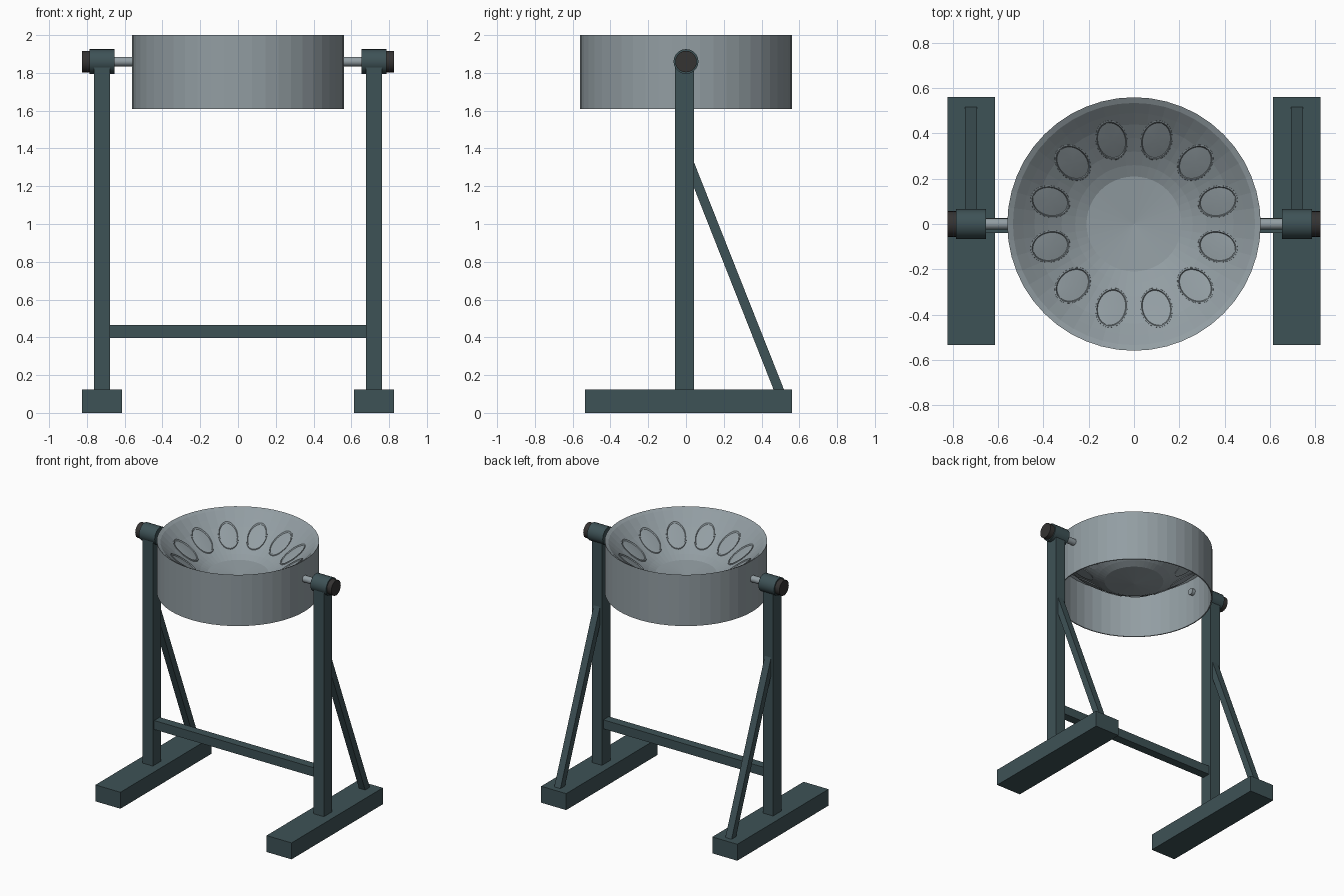
import bpy, bmesh, math
from mathutils import Matrix

if "Cube" in bpy.data.objects:
    bpy.data.objects.remove(bpy.data.objects["Cube"])


def material(name, rgb):
    m = bpy.data.materials.new(name)
    m.diffuse_color = (*rgb, 1)
    m.use_nodes = True
    m.node_tree.nodes["Principled BSDF"].inputs["Base Color"].default_value = m.diffuse_color
    return m


STEEL = material("grey steel", (0.29, 0.34, 0.365))
FRAME = material("dark teal paint", (0.048, 0.084, 0.093))
RUBBER = material("black cap", (0.035, 0.033, 0.032))


def finish(bm, name, mat, smooth=None):
    bmesh.ops.recalc_face_normals(bm, faces=bm.faces)
    mesh = bpy.data.meshes.new(name)
    bm.to_mesh(mesh)
    bm.free()
    mesh.materials.append(mat)
    ob = bpy.data.objects.new(name, mesh)
    bpy.context.collection.objects.link(ob)
    if smooth:
        bpy.ops.object.select_all(action='DESELECT')
        ob.select_set(True)
        bpy.context.view_layer.objects.active = ob
        bpy.ops.object.shade_smooth_by_angle(angle=math.radians(smooth))
    return ob


def box(name, lo, hi, mat):
    bm = bmesh.new()
    size = [b - a for a, b in zip(lo, hi)]
    mid = [(a + b) / 2 for a, b in zip(lo, hi)]
    bmesh.ops.create_cube(bm, size=1, matrix=Matrix.Translation(mid) @ Matrix.Diagonal((*size, 1)))
    return finish(bm, name, mat)


def x_cylinder(name, xa, xb, r, mat, seg=20):
    bm = bmesh.new()
    place = Matrix.Translation(((xa + xb) / 2, 0, AXLE_Z)) @ Matrix.Rotation(math.pi / 2, 4, 'Y')
    bmesh.ops.create_cone(bm, cap_ends=True, segments=seg, radius1=r, radius2=r,
                          depth=abs(xb - xa), matrix=place)
    return finish(bm, name, mat, 25)


AXLE_Z = 1.86
R = 0.56

# Playing dish profile, as radius and height from rim to centre
DISH = [(R, 2.0), (0.535, 1.987), (0.49, 1.945), (0.44, 1.9), (0.38, 1.855),
        (0.32, 1.813), (0.26, 1.778), (0.21, 1.755), (0.0, 1.735)]


def dish_height(r):
    for (r0, z0), (r1, z1) in zip(DISH, DISH[1:]):
        if r >= r1:
            return z0 + (z1 - z0) * (r0 - r) / (r0 - r1)
    return DISH[-1][1]


# Drum: skirt open at the bottom, with the sunken dish on top
under = [(r, z - 0.008) for r, z in reversed(DISH[1:])]
profile = [(R, 1.61)] + DISH + under + [(R - 0.008, 1.97), (R - 0.008, 1.61), (R, 1.61)]
bm = bmesh.new()
verts = [bm.verts.new((r, 0, z)) for r, z in profile]
edges = [bm.edges.new(pair) for pair in zip(verts, verts[1:])]
bmesh.ops.spin(bm, geom=verts + edges, axis=(0, 0, 1), cent=(0, 0, 0),
               steps=48, angle=2 * math.pi)
bmesh.ops.remove_doubles(bm, verts=bm.verts, dist=1e-4)
finish(bm, "drum", STEEL)

# Twelve oval notes that follow the dish, each with a raised border
BORDER = [(1.0, -0.014), (0.98, 0.007), (0.91, 0.009), (0.86, 0.001), (0.45, 0.006)]
for k in range(12):
    bm = bmesh.new()
    turn = Matrix.Rotation(math.radians(15 + 30 * k), 4, 'Z')

    def point(scale, lift, a):
        x = 0.383 + 0.09 * scale * math.cos(a)
        y = 0.071 * scale * math.sin(a)
        return bm.verts.new(turn @ Matrix.Translation((x, y, dish_height(math.hypot(x, y)) + lift))
                            @ Matrix.Identity(4).translation)

    n = 28
    rings = [[point(s, h, 2 * math.pi * i / n) for i in range(n)] for s, h in BORDER]
    for ra, rb in zip(rings, rings[1:]):
        for i in range(n):
            j = (i + 1) % n
            bm.faces.new((ra[i], ra[j], rb[j], rb[i]))
    centre = point(0, 0.007, 0)
    for i in range(n):
        bm.faces.new((rings[-1][i], rings[-1][(i + 1) % n], centre))
    bm.faces.new(list(reversed(rings[0])))
    finish(bm, f"note_{k + 1}", STEEL, 35)

# Stand: the same parts on both sides
for side, s in (("left", -1), ("right", 1)):
    def span(a, b):
        return sorted((s * a, s * b))

    x0, x1 = span(0.615, 0.825)
    box(side + "_foot", (x0, -0.535, 0), (x1, 0.562, 0.125), FRAME)
    x0, x1 = span(0.677, 0.763)
    box(side + "_post", (x0, -0.057, 0.125), (x1, 0.043, 1.84), FRAME)

    # Slanted brace behind the post
    bm = bmesh.new()
    x0, x1 = span(0.694, 0.746)
    outline = [(0.043, 1.325), (0.043, 1.19), (0.463, 0.125), (0.518, 0.125)]
    face = bm.faces.new([bm.verts.new((x0, y, z)) for y, z in outline])
    new = bmesh.ops.extrude_face_region(bm, geom=[face])["geom"]
    bmesh.ops.translate(bm, vec=(x1 - x0, 0, 0),
                        verts=[v for v in new if isinstance(v, bmesh.types.BMVert)])
    finish(bm, side + "_brace", FRAME)

    # Pivot: axle, sleeve and end cap
    x_cylinder(side + "_axle", s * 0.525, s * 0.7, 0.025, STEEL, 16)
    x_cylinder(side + "_sleeve", s * 0.655, s * 0.787, 0.066, FRAME)
    x_cylinder(side + "_cap", s * 0.78, s * 0.825, 0.057, RUBBER)

box("crossbar", (-0.68, -0.04, 0.397), (0.68, 0.026, 0.465), FRAME)
